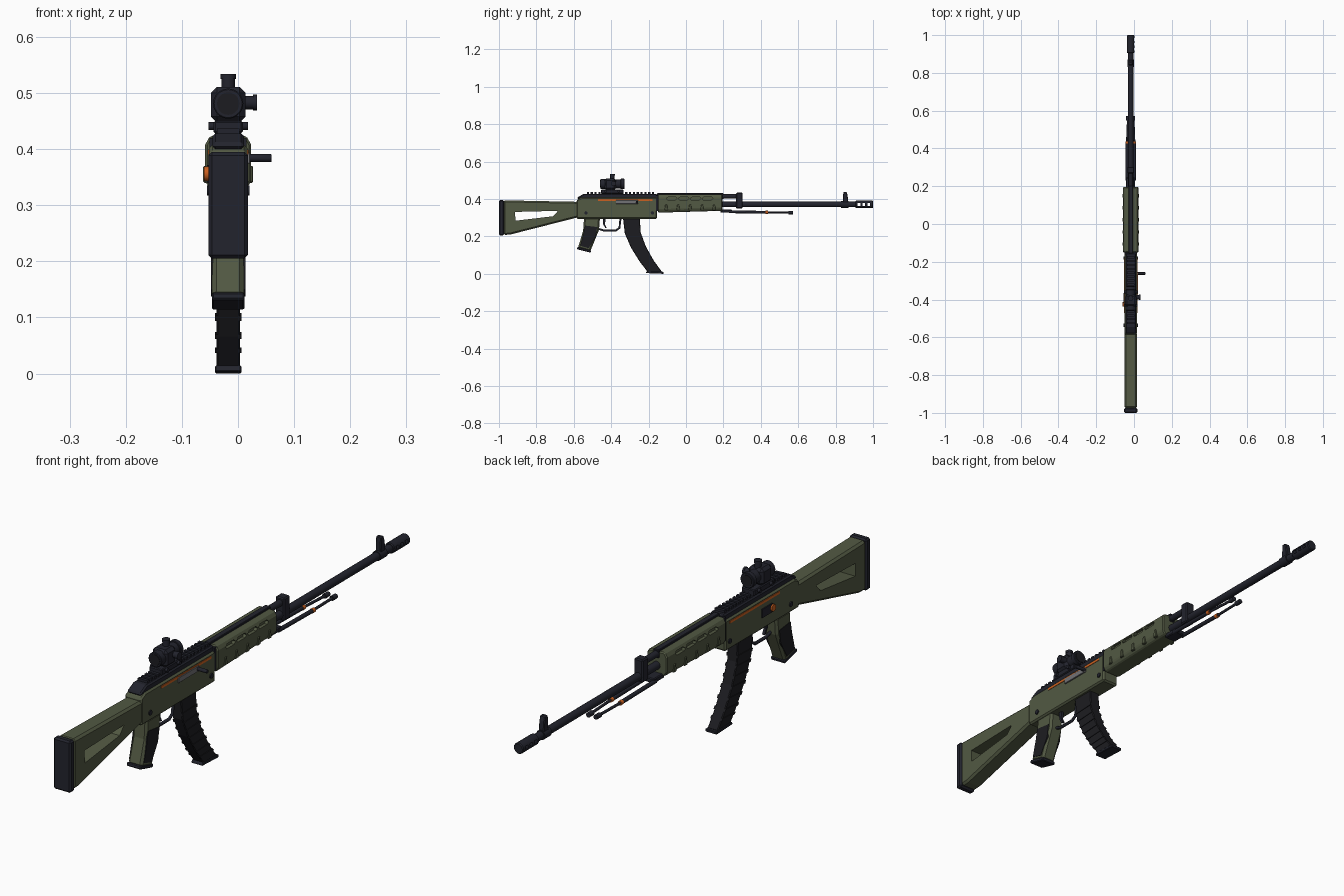
import bpy, bmesh, math
from mathutils import Vector, Matrix

if "Cube" in bpy.data.objects:
    bpy.data.objects.remove(bpy.data.objects["Cube"], do_unlink=True)

CX = -0.0175  # centre plane of the body


def material(name, rgb):
    m = bpy.data.materials.new(name)
    m.use_nodes = True
    m.diffuse_color = (*rgb, 1)
    m.node_tree.nodes["Principled BSDF"].inputs["Base Color"].default_value = (*rgb, 1)
    return m


GREEN = material("olive green", (0.085, 0.1, 0.056))
DARK = material("blue black", (0.016, 0.017, 0.026))
BLACK = material("soft black", (0.012, 0.012, 0.015))
ORANGE = material("orange", (0.6, 0.12, 0.015))
GREY = material("steel grey", (0.17, 0.17, 0.18))


def finish(name, bm, mat, bevel=0, smooth=False):
    bmesh.ops.recalc_face_normals(bm, faces=bm.faces)
    me = bpy.data.meshes.new(name)
    bm.to_mesh(me)
    bm.free()
    me.materials.append(mat)
    ob = bpy.data.objects.new(name, me)
    bpy.context.collection.objects.link(ob)
    bpy.ops.object.select_all(action="DESELECT")
    ob.select_set(True)
    bpy.context.view_layer.objects.active = ob
    if bevel:
        b = ob.modifiers.new("bevel", "BEVEL")
        b.width, b.segments = bevel, 1
        bpy.ops.object.modifier_apply(modifier="bevel")
    if smooth:
        bpy.ops.object.shade_smooth_by_angle(angle=math.radians(40))
    return ob


def prism(name, pts, half, mat, bevel=0, x=CX):
    """Side outline of (y, z) points extruded across x."""
    bm = bmesh.new()
    f = bm.faces.new([bm.verts.new((x - half, y, z)) for y, z in pts])
    ext = bmesh.ops.extrude_face_region(bm, geom=[f])["geom"]
    bmesh.ops.translate(bm, vec=(2 * half, 0, 0),
                        verts=[v for v in ext if isinstance(v, bmesh.types.BMVert)])
    return finish(name, bm, mat, bevel)


def box(name, y0, y1, z0, z1, half, mat, bevel=0, x=CX):
    return prism(name, [(y0, z0), (y1, z0), (y1, z1), (y0, z1)], half, mat, bevel, x)


def rod(name, a, b, r, mat, sides=16, r2=None, bevel=0):
    """Cylinder or cone from point a to point b."""
    a, b = Vector(a), Vector(b)
    bm = bmesh.new()
    turn = (b - a).to_track_quat("Z", "Y").to_matrix().to_4x4()
    bmesh.ops.create_cone(bm, cap_ends=True, segments=sides, radius1=r,
                          radius2=r if r2 is None else r2, depth=(b - a).length,
                          matrix=Matrix.Translation((a + b) / 2) @ turn)
    return finish(name, bm, mat, bevel, True)


def cut(ob, cutters):
    for c in cutters:
        m = ob.modifiers.new("cut", "BOOLEAN")
        m.operation, m.solver, m.object = "DIFFERENCE", "EXACT", c
        bpy.context.view_layer.objects.active = ob
        bpy.ops.object.modifier_apply(modifier="cut")
        bpy.data.objects.remove(c, do_unlink=True)


# Stock with its opening and butt pad
stock = prism("stock", [(-0.975, 0.208), (-0.94, 0.21), (-0.575, 0.303),
                        (-0.575, 0.385), (-0.975, 0.393)], 0.033, GREEN, 0.008)
cut(stock, [prism("stock_cutter", [(-0.912, 0.284), (-0.71, 0.308), (-0.684, 0.337),
                                   (-0.914, 0.331)], 0.1, GREEN)])
box("butt_pad", -1.0, -0.973, 0.205, 0.395, 0.035, DARK, 0.006)

# Receiver, top cover and toothed rail
prism("receiver", [(-0.585, 0.294), (-0.155, 0.294), (-0.155, 0.408), (-0.56, 0.408),
                   (-0.585, 0.395)], 0.034, GREEN, 0.006)
prism("top_cover", [(-0.58, 0.4), (-0.155, 0.4), (-0.155, 0.428), (-0.545, 0.428),
                    (-0.58, 0.41)], 0.028, DARK, 0.005)
for i in range(18):
    y = -0.53 + i * 0.0205
    box("rail_tooth", y, y + 0.011, 0.425, 0.437, 0.02, DARK)

# Receiver side details
for s in (-1, 1):
    side = CX + s * 0.034
    box("side_stripe", -0.47, -0.18, 0.39, 0.399, 0.002, ORANGE, x=side)
    for y in (-0.535, -0.18):
        rod("receiver_pin", (side - s * 0.004, y, 0.326), (side + s * 0.004, y, 0.326), 0.009, DARK, 12)
box("bolt_cover", -0.374, -0.257, 0.374, 0.394, 0.004, GREY, 0.001, x=CX + 0.035)
rod("charging_handle", (0.01, -0.262, 0.384), (0.06, -0.262, 0.384), 0.007, DARK, 12, bevel=0.001)
box("selector_plate", -0.425, -0.365, 0.34, 0.372, 0.004, DARK, x=CX - 0.034)
rod("selector_button", (CX - 0.03, -0.425, 0.356), (CX - 0.043, -0.425, 0.356), 0.013, ORANGE, 12)

# Pistol grip with side panels and cap
prism("grip", [(-0.545, 0.3), (-0.46, 0.3), (-0.465, 0.235), (-0.512, 0.12),
               (-0.578, 0.138), (-0.55, 0.23)], 0.0285, GREEN, 0.008)
prism("grip_panels", [(-0.54, 0.258), (-0.475, 0.25), (-0.483, 0.2), (-0.52, 0.137),
                      (-0.565, 0.15), (-0.548, 0.215)], 0.0305, BLACK)
prism("grip_cap", [(-0.51, 0.113), (-0.507, 0.126), (-0.58, 0.145), (-0.583, 0.132)], 0.029, DARK, 0.003)

# Trigger and guard loop
curve = bpy.data.curves.new("trigger_guard", "CURVE")
curve.dimensions, curve.bevel_depth, curve.bevel_resolution = "3D", 0.006, 1
line = curve.splines.new("POLY")
loop = [(-0.465, 0.24), (-0.44, 0.232), (-0.375, 0.232), (-0.356, 0.245), (-0.35, 0.297)]
line.points.add(len(loop) - 1)
for p, (y, z) in zip(line.points, loop):
    p.co = (CX, y, z, 1)
curve.materials.append(DARK)
bpy.context.collection.objects.link(bpy.data.objects.new("trigger_guard", curve))
prism("trigger", [(-0.445, 0.297), (-0.43, 0.297), (-0.433, 0.265), (-0.424, 0.246),
                  (-0.432, 0.246), (-0.443, 0.265)], 0.005, DARK)

# Curved magazine with ribs and floor plate
rear = [(-0.337, 0.3), (-0.327, 0.215), (-0.294, 0.14), (-0.248, 0.066), (-0.205, 0.01)]
fore = [(-0.247, 0.3), (-0.242, 0.22), (-0.214, 0.145), (-0.172, 0.07), (-0.128, 0.01)]
prism("magazine", rear + fore[::-1], 0.021, BLACK, 0.003)


def along(pts, t):
    i = min(int(t), len(pts) - 2)
    return Vector(pts[i]).lerp(Vector(pts[i + 1]), t - i)


for i in range(7):
    t = 0.7 + i * 0.45
    prism("magazine_rib", [along(rear, t), along(rear, t + 0.13),
                           along(fore, t + 0.13), along(fore, t)], 0.0235, BLACK)
prism("magazine_floor", [(-0.215, 0.004), (-0.12, 0), (-0.12, 0.011), (-0.21, 0.014)], 0.0235, DARK, 0.002)

# Handguard: chamfered section, slots, ribs and top strip
section = [(0.031, 0.33), (0.041, 0.345), (0.041, 0.408), (0.032, 0.424)]
bm = bmesh.new()
rings = []
for y, lift in ((-0.15, -0.003), (0.195, 0.007)):
    half = [(w, z + (lift if z < 0.4 else 0)) for w, z in section]
    ring = half + [(-w, z) for w, z in half[::-1]]
    rings.append([bm.verts.new((CX + w, y, z)) for w, z in ring])
    bm.faces.new(rings[-1])
n = len(rings[0])
for i in range(n):
    bm.faces.new([rings[0][i], rings[0][(i + 1) % n], rings[1][(i + 1) % n], rings[1][i]])
handguard = finish("handguard", bm, GREEN, 0.004)
slots = []
for s in (-1, 1):
    for i in range(4):
        y = -0.1 + i * 0.064
        slots.append(prism("slot_cutter", [(y, 0.396), (y + 0.045, 0.396), (y + 0.052, 0.404),
                                           (y + 0.046, 0.412), (y + 0.006, 0.412), (y - 0.004, 0.404)],
                           0.013, GREEN, x=CX + s * 0.042))
cut(handguard, slots)
for i in range(5):
    y = -0.115 + i * 0.064
    prism("handguard_rib", [(y, 0.34), (y + 0.018, 0.34), (y + 0.014, 0.37), (y + 0.004, 0.37)],
          0.0445, GREEN, 0.002)
box("handguard_strip", -0.155, 0.2, 0.4, 0.431, 0.011, DARK, 0.002)
box("handguard_collar", -0.16, -0.145, 0.335, 0.42, 0.033, DARK)

# Barrel, gas tube, gas block and sight
rod("barrel", (CX, -0.15, 0.371), (CX, 0.91, 0.371), 0.0145, DARK)
rod("gas_tube", (CX, 0.15, 0.414), (CX, 0.28, 0.414), 0.012, DARK)
box("gas_block", 0.268, 0.303, 0.35, 0.434, 0.018, DARK, 0.004)
rod("sight_ring", (CX, 0.83, 0.371), (CX, 0.87, 0.371), 0.018, DARK)
prism("front_sight", [(0.838, 0.38), (0.868, 0.38), (0.864, 0.42), (0.858, 0.438),
                      (0.842, 0.438), (0.84, 0.42)], 0.011, DARK, 0.003)

# Muzzle brake with three cross ports
muzzle = rod("muzzle_brake", (CX, 0.905, 0.371), (CX, 1.0, 0.371), 0.02, DARK, bevel=0.003)
cut(muzzle, [box("port_cutter", y, y + 0.014, 0.363, 0.379, 0.1, DARK) for y in (0.918, 0.944, 0.97)])

# Folded two-leg support
box("leg_mount", 0.185, 0.245, 0.327, 0.345, 0.024, DARK, 0.003)
for s in (-1, 1):
    x, tip = CX + s * 0.02, CX + s * 0.015
    rod("upper_leg", (x, 0.23, 0.332), (x, 0.43, 0.329), 0.0075, DARK, 10)
    rod("leg_band", (x, 0.425, 0.329), (x, 0.438, 0.329), 0.0085, ORANGE, 10)
    rod("lower_leg", (x, 0.43, 0.329), (tip, 0.555, 0.327), 0.005, DARK, 10)
    rod("leg_foot", (tip, 0.548, 0.327), (tip, 0.572, 0.327), 0.009, DARK, 10)

# Optical sight: clamp, housing, tube and turrets
box("scope_clamp", -0.455, -0.335, 0.428, 0.45, 0.026, DARK, 0.003)
for y in (-0.43, -0.36):
    rod("clamp_bolt", (CX - 0.035, y, 0.441), (CX + 0.035, y, 0.441), 0.007, DARK, 10)
box("scope_housing", -0.437, -0.374, 0.447, 0.511, 0.031, DARK, 0.011)
for name, y0, y1, r in (("scope_eyepiece", -0.458, -0.43, 0.027), ("scope_tube", -0.38, -0.345, 0.024),
                        ("scope_rim", -0.349, -0.33, 0.028)):
    rod(name, (CX, y0, 0.481), (CX, y1, 0.481), r, DARK, 20, bevel=0.002)
for y in (-0.459, -0.329):
    rod("scope_lens", (CX, y - 0.001, 0.481), (CX, y + 0.001, 0.481), 0.02, BLACK, 20)
rod("top_turret", (CX, -0.393, 0.505), (CX, -0.393, 0.528), 0.012, DARK)
rod("top_turret_cap", (CX, -0.393, 0.525), (CX, -0.393, 0.534), 0.014, DARK)
rod("side_turret", (CX + 0.025, -0.388, 0.483), (0.03, -0.388, 0.483), 0.012, DARK)
rod("side_turret_cap", (0.027, -0.388, 0.483), (0.034, -0.388, 0.483), 0.014, DARK)
